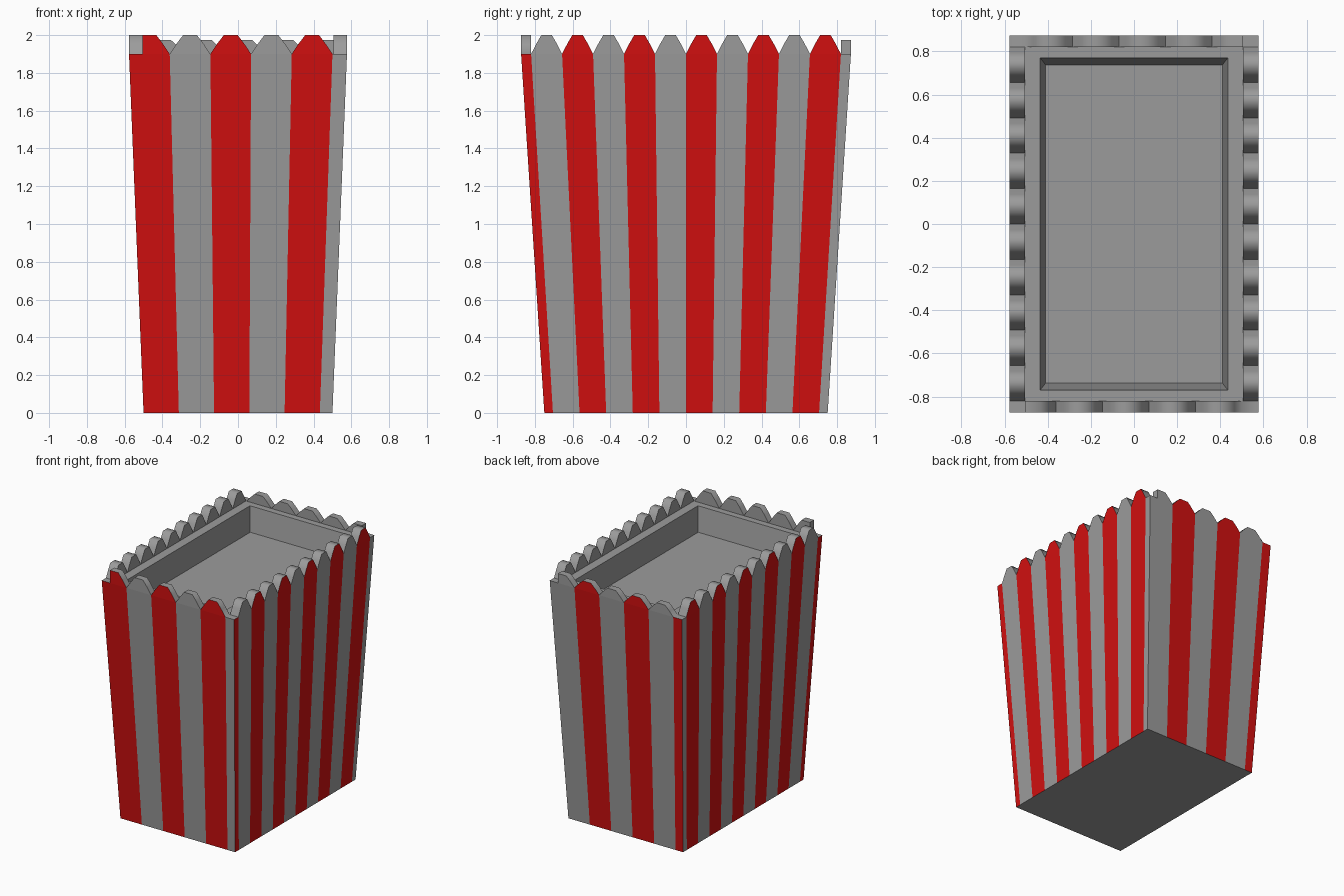
import bpy
import bmesh
import math

cube = bpy.data.objects.get("Cube")
if cube:
    bpy.data.objects.remove(cube, do_unlink=True)


def make_material(name, color):
    mat = bpy.data.materials.new(name)
    mat.use_nodes = True
    mat.diffuse_color = color
    mat.node_tree.nodes["Principled BSDF"].inputs["Base Color"].default_value = color
    return mat


CARD = make_material("pale_grey_card", (0.33, 0.33, 0.33, 1))
RED = make_material("red_stripe", (0.64, 0.005, 0.005, 1))

BASE = (0.5, 0.75)        # half size at the bottom
TOP = (0.577, 0.873)      # half size at the top
INNER = (0.505, 0.82)     # inside of the scalloped edge
RIM = 1.9                 # height of the scallop valleys
SCALLOP = [(0, 0), (0.16, 0.52), (0.33, 1), (0.67, 1), (0.84, 0.52), (1, 0)]


def finish(name, bm):
    bmesh.ops.remove_doubles(bm, verts=bm.verts, dist=0.0001)
    mesh = bpy.data.meshes.new(name)
    bm.to_mesh(mesh)
    bm.free()
    mesh.materials.append(CARD)
    mesh.materials.append(RED)
    obj = bpy.data.objects.new(name, mesh)
    bpy.context.scene.collection.objects.link(obj)
    bpy.ops.object.select_all(action='DESELECT')
    obj.select_set(True)
    bpy.context.view_layer.objects.active = obj
    bpy.ops.object.shade_smooth_by_angle(angle=math.radians(65))
    return obj


def add_face(bm, points, flip=False, material=0):
    # drop repeated corners so scallop tips become triangles
    unique = []
    for p in points:
        if all(math.dist(p, q) > 0.0005 for q in unique):
            unique.append(p)
    if len(unique) < 3:
        return
    if flip:
        unique.reverse()
    face = bm.faces.new([bm.verts.new(p) for p in unique])
    face.material_index = material


def scallops(start, end, rise):
    return [(start + t * (end - start), h * rise) for t, h in SCALLOP]


def wall(name, place, axis, stripes, first_red, flip=False, corner_tops=True):
    """Striped tapered wall; stripes is a list of top outlines [(u, height)]."""
    depth = 1 - axis
    ratio = BASE[axis] / TOP[axis]
    bm = bmesh.new()
    for i, outline in enumerate(stripes):
        red = int((i % 2 == 0) == first_red)
        u0, u1 = outline[0][0], outline[-1][0]
        # striped panel
        add_face(bm, [place(u0 * ratio, BASE[depth], 0), place(u1 * ratio, BASE[depth], 0),
                      place(u1, TOP[depth], RIM), place(u0, TOP[depth], RIM)], flip, red)
        if not corner_tops and i in (0, len(stripes) - 1):
            continue
        # scalloped edge: outside, top and inside
        for (a, ha), (b, hb) in zip(outline, outline[1:]):
            outer_a, outer_b = place(a, TOP[depth], RIM + ha), place(b, TOP[depth], RIM + hb)
            inner_a, inner_b = place(a, INNER[depth], RIM + ha), place(b, INNER[depth], RIM + hb)
            if b - a > 0.001:
                add_face(bm, [place(a, TOP[depth], RIM), place(b, TOP[depth], RIM),
                              outer_b, outer_a], flip, red)
                add_face(bm, [place(b, INNER[depth], RIM), place(a, INNER[depth], RIM),
                              inner_a, inner_b], flip)
            add_face(bm, [outer_a, outer_b, inner_b, inner_a], flip)
    finish(name, bm)


# Front and back walls: five scallops, the first one cut square at the corner
def end_stripes(rise):
    h = TOP[0]
    step = (h + 0.5) / 5
    result = [scallops(-h + i * step, -h + (i + 1) * step, rise) for i in range(5)]
    result[0] = [(-h, 0), (-INNER[0], 0), (-INNER[0], rise)] + result[0][3:]
    return result + [[(0.5, 0), (h, 0)]]


wall("front_wall", lambda u, d, z: (u, -d, z), 0, end_stripes(0.1), True)
wall("back_wall", lambda u, d, z: (-u, d, z), 0, end_stripes(0.075), False)

# Long side walls: ten scallops between plain corner strips
half, edge = TOP[1], INNER[1]
side = [[(-half, 0), (-edge, 0)]]
side += [scallops(edge * (i - 5) / 5, edge * (i - 4) / 5, 0.1) for i in range(10)]
side += [[(edge, 0), (half, 0)]]
wall("left_wall", lambda u, d, z: (d, u, z), 1, side, True, corner_tops=False)
wall("right_wall", lambda u, d, z: (-d, u, z), 1, side, True, flip=True, corner_tops=False)


def ring(x, y, z):
    return [(-x, -y, z), (x, -y, z), (x, y, z), (-x, y, z)]


# Recessed tray closing the top
bm = bmesh.new()
levels = [ring(*INNER, RIM), ring(0.435, 0.77, RIM), ring(0.41, 0.738, 1.71)]
for outer, inner in zip(levels, levels[1:]):
    for i in range(4):
        j = (i + 1) % 4
        add_face(bm, [outer[i], outer[j], inner[j], inner[i]])
add_face(bm, levels[-1])
finish("top_tray", bm)

# Flat bottom
bm = bmesh.new()
add_face(bm, ring(*BASE, 0), flip=True)
finish("bottom_panel", bm)
